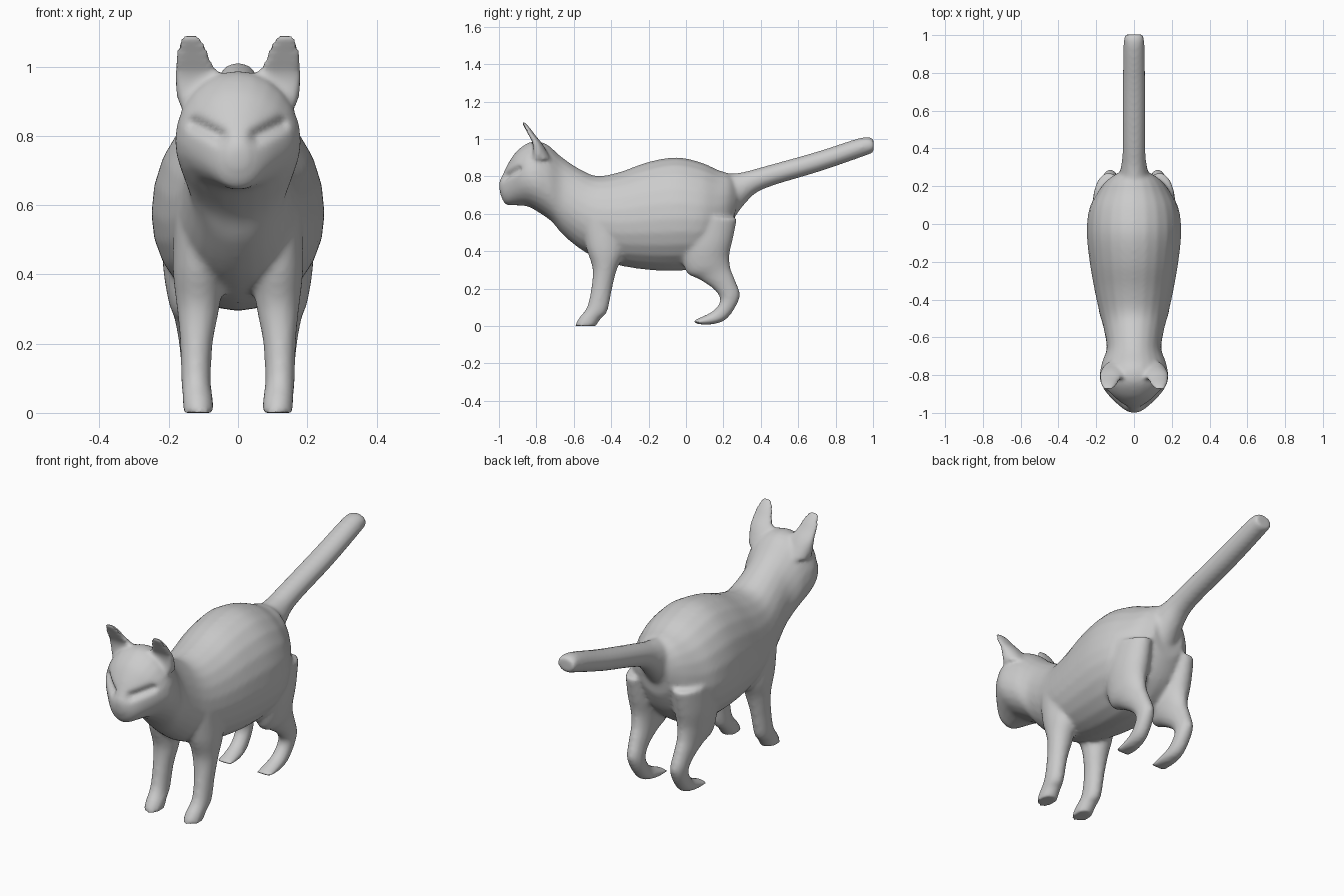
import bpy, bmesh, math
from mathutils import Vector

fur = bpy.data.materials.new("grey fur")
fur.diffuse_color = (0.6, 0.6, 0.6, 1)

bm = bmesh.new()
SIDES = 24


def loft(sections, side=1, mid=0.5, steps=4, cup=0.0):
    """Skin of rounded rings. Section: (y, z of first edge, y, z of opposite edge, centre x, half width)."""
    rows = [Vector(s) for s in sections]
    smooth = []
    for i in range(len(rows) - 1):
        a, b = rows[max(i - 1, 0)], rows[i]
        c, d = rows[i + 1], rows[min(i + 2, len(rows) - 1)]
        for k in range(steps):
            t = k / steps
            smooth.append(0.5 * (2 * b + (c - a) * t + (2 * a - 5 * b + 4 * c - d) * t * t
                                 + (3 * b - a - 3 * c + d) * t ** 3))
    smooth.append(rows[-1])
    rings = []
    for y1, z1, y2, z2, xc, hw in smooth:
        ring = []
        for k in range(SIDES):
            a = 2 * math.pi * k / SIDES
            c = math.cos(a)
            f = mid - c * (mid if c > 0 else 1 - mid)
            if c > 0:
                f += cup * c * c
            ring.append(bm.verts.new((side * (xc + hw * math.sin(a)),
                                      y1 + (y2 - y1) * f, z1 + (z2 - z1) * f)))
        rings.append(ring)
    for r, s in zip(rings, rings[1:]):
        for k in range(SIDES):
            n = (k + 1) % SIDES
            bm.faces.new((r[k], r[n], s[n], s[k]))
    bm.faces.new(rings[0])
    bm.faces.new(rings[-1])


# Head, neck and trunk
loft([(-1.0, .77, -.995, .71, 0, .025), (-.98, .81, -.965, .65, 0, .065),
      (-.945, .88, -.91, .645, 0, .115), (-.90, .94, -.85, .64, 0, .16),
      (-.83, .985, -.80, .615, 0, .182), (-.75, .975, -.72, .56, 0, .17),
      (-.66, .90, -.66, .49, 0, .145), (-.56, .835, -.57, .415, 0, .158),
      (-.47, .802, -.49, .37, 0, .18), (-.35, .825, -.36, .325, 0, .208),
      (-.20, .878, -.20, .30, 0, .235), (-.05, .902, -.05, .295, 0, .25),
      (.08, .875, .06, .31, 0, .24), (.17, .835, .13, .35, 0, .205),
      (.24, .81, .20, .42, 0, .155), (.285, .75, .25, .52, 0, .09)], mid=.54)

# Tail
loft([(.20, .81, .24, .55, 0, .09), (.30, .822, .32, .66, 0, .068),
      (.40, .848, .42, .735, 0, .06), (.70, .932, .72, .828, 0, .06),
      (.94, 1.008, .97, .915, 0, .055), (1.003, 1.0, 1.003, .93, 0, .047)])

for side in (1, -1):
    # Front legs
    loft([(-.56, .56, -.32, .56, .115, .07), (-.535, .42, -.33, .40, .115, .073),
          (-.50, .31, -.37, .30, .115, .062), (-.507, .20, -.395, .20, .12, .047),
          (-.53, .10, -.42, .08, .121, .043), (-.575, .04, -.455, .04, .116, .044),
          (-.595, 0, -.48, 0, .114, .045)], side)
    # Hind legs
    loft([(-.03, .58, .275, .58, .135, .08), (-.03, .42, .25, .46, .135, .083),
          (.0, .29, .232, .38, .135, .068), (.07, .25, .238, .31, .133, .052),
          (.15, .195, .265, .24, .130, .043), (.183, .14, .288, .155, .125, .040),
          (.15, .085, .225, .045, .120, .040), (.09, .052, .15, .010, .116, .042),
          (.035, .028, .06, .010, .114, .042)], side)
    # Ears
    loft([(-.86, .89, -.72, .89, .105, .068), (-.84, .97, -.765, .97, .118, .066),
          (-.856, 1.02, -.805, 1.02, .129, .053), (-.874, 1.06, -.835, 1.06, .134, .042),
          (-.89, 1.095, -.862, 1.09, .134, .024)], side, cup=.3)

bmesh.ops.recalc_face_normals(bm, faces=bm.faces)
mesh = bpy.data.meshes.new("cat_body")
bm.to_mesh(mesh)
bm.free()
mesh.materials.append(fur)
cat = bpy.data.objects.new("cat_body", mesh)
bpy.context.collection.objects.link(cat)
bpy.context.view_layer.objects.active = cat
cat.select_set(True)

# Blend the parts into one skin
remesh = cat.modifiers.new("blend", 'REMESH')
remesh.mode = 'VOXEL'
remesh.voxel_size = 0.011
relax = cat.modifiers.new("relax", 'SMOOTH')
relax.factor = 0.5
relax.iterations = 7
for name in ("blend", "relax"):
    bpy.ops.object.modifier_apply(modifier=name)

# Slanted eye hollows
inner, outer = Vector((.055, .80)), Vector((.125, .835))
axis = outer - inner
for v in cat.data.vertices:
    if v.co.y < -.83 and v.co.z < .92:
        p = Vector((abs(v.co.x), v.co.z))
        t = min(1, max(0, (p - inner).dot(axis) / axis.length_squared))
        d = (p - inner - axis * t).length
        v.co.y += .024 * math.exp(-(d / .02) ** 2)
    v.co.z = max(v.co.z, 0)

bpy.ops.object.shade_smooth_by_angle(angle=math.radians(50))
if not cat.data.materials:
    cat.data.materials.append(fur)
